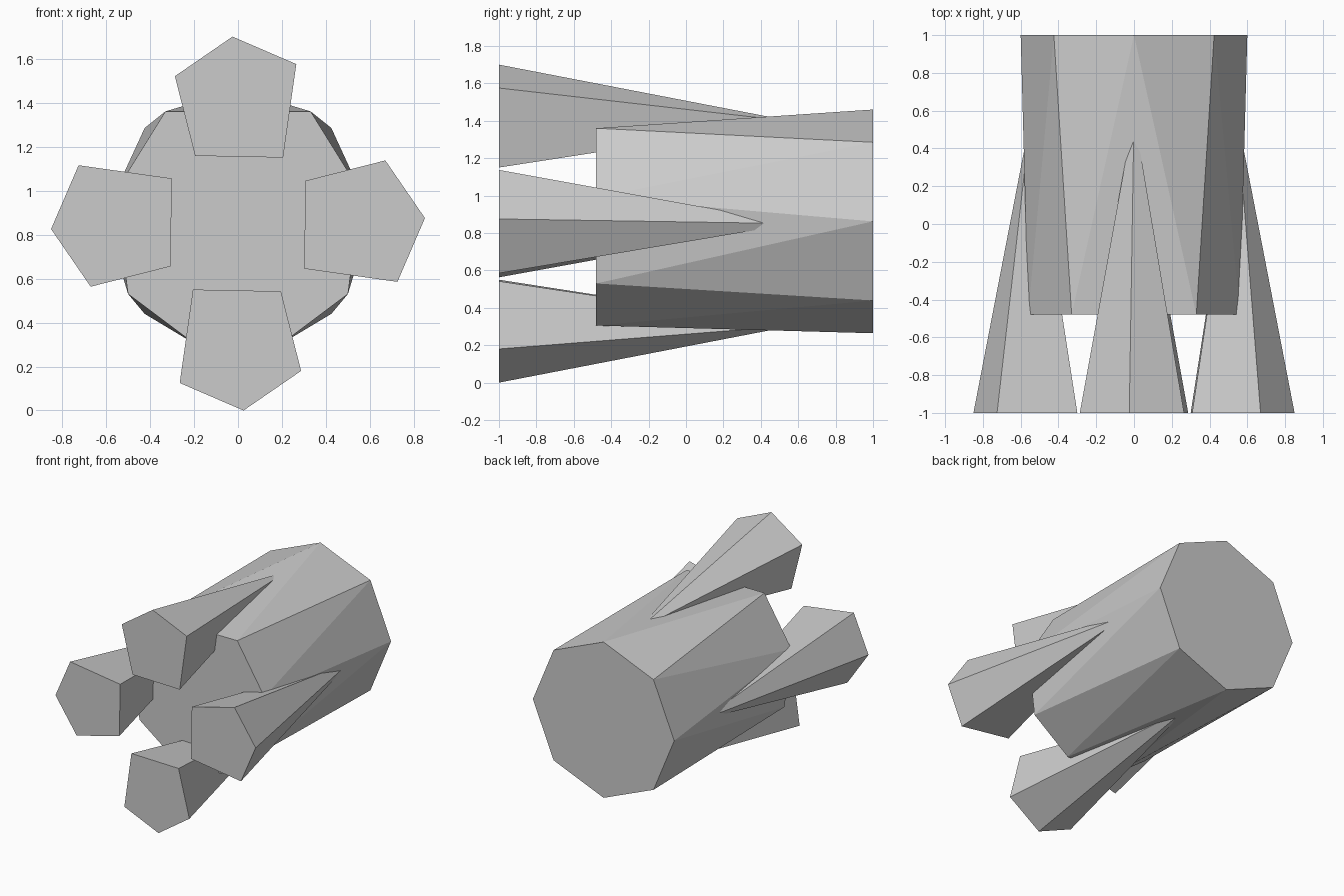
import bpy, bmesh
from math import sin, cos, pi

if "Cube" in bpy.data.objects:
    bpy.data.objects.remove(bpy.data.objects["Cube"])

CZ = 0.85  # height of the central axis


def hull(name, points):
    """Flat-faced solid spanned by a few section points."""
    bm = bmesh.new()
    for p in points:
        bm.verts.new(p)
    bmesh.ops.convex_hull(bm, input=bm.verts[:])
    bmesh.ops.dissolve_limit(bm, angle_limit=0.01, verts=bm.verts[:], edges=bm.edges[:])
    bmesh.ops.recalc_face_normals(bm, faces=bm.faces[:])
    mesh = bpy.data.meshes.new(name)
    bm.to_mesh(mesh)
    bm.free()
    ob = bpy.data.objects.new(name, mesh)
    bpy.context.collection.objects.link(ob)
    return ob


# Body: regular octagon at the back, skinned to an irregular octagon in front
back = [(0.6 * sin(i * pi / 4), 1.0, 0.862 + 0.598 * cos(i * pi / 4)) for i in range(8)]
half_front = [(0.33, 1.36), (0.56, 0.99), (0.5, 0.53), (0.2, 0.305)]
front = [(s * x, -0.48, z) for x, z in half_front for s in (1, -1)]
hull("body", back + front)

# Four tapered pentagonal prongs, a quarter turn apart around the axis
pentagon = [(-0.025, 0.85), (0.265, 0.725), (0.205, 0.30), (-0.195, 0.308), (-0.287, 0.67)]
tip = (0, 0.545)
for i, side in enumerate(("top", "right", "bottom", "left")):
    a = i * pi / 2

    def place(p, y):
        return (p[0] * cos(a) + p[1] * sin(a), y, CZ - p[0] * sin(a) + p[1] * cos(a))

    hull(side + "_prong", [place(p, -1.0) for p in pentagon] + [place(tip, 0.58)])
